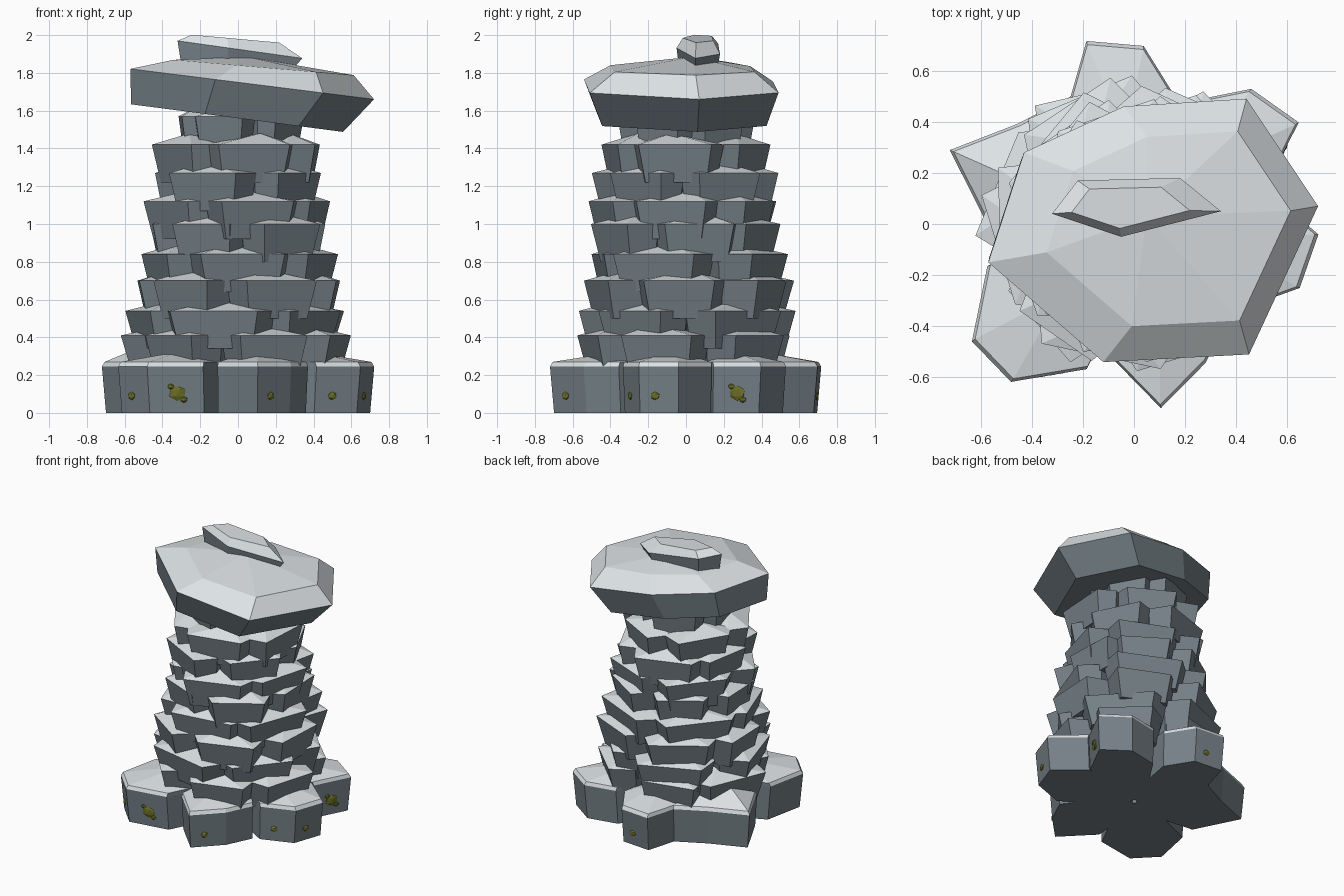
import bpy, bmesh, math, random
from mathutils import Vector, Matrix

if "Cube" in bpy.data.objects:
    bpy.data.objects.remove(bpy.data.objects["Cube"])

random.seed(7)

def material(name, r, g, b):
    m = bpy.data.materials.new(name)
    m.diffuse_color = (r, g, b, 1)
    m.use_nodes = True
    m.node_tree.nodes["Principled BSDF"].inputs["Base Color"].default_value = m.diffuse_color
    return m

slate = material("slate_sides", .18, .22, .245)
pale = material("pale_tops", .72, .76, .78)
green = material("moss", .15, .16, .02)

def finish(bm, name, mats):
    me = bpy.data.meshes.new(name)
    bm.to_mesh(me)
    bm.free()
    for m in mats:
        me.materials.append(m)
    bpy.context.collection.objects.link(bpy.data.objects.new(name, me))

def loft(name, rings, apex=None):
    """Flat-faced stone through rings of points; upward faces are pale."""
    bm = bmesh.new()
    vr = [[bm.verts.new(p) for p in r] for r in rings]
    n = len(rings[0])
    for a, b in zip(vr, vr[1:]):
        for i in range(n):
            j = (i + 1) % n
            bm.faces.new((a[i], a[j], b[j], b[i]))
    bm.faces.new(vr[0][::-1])
    if apex:
        t = bm.verts.new(apex)
        for i in range(n):
            bm.faces.new((vr[-1][i], vr[-1][(i + 1) % n], t))
    else:
        bm.faces.new(vr[-1])
    bmesh.ops.recalc_face_normals(bm, faces=bm.faces)
    bm.normal_update()
    for f in bm.faces:
        f.material_index = int(f.normal.z > .25)
    finish(bm, name, (slate, pale))

def ring(pts, scale, z, slope=0, dx=0, c=(0, 0)):
    """Outline scaled about c, lying on a plane that tilts along x."""
    out = []
    for x, y in pts:
        x, y = c[0] + (x - c[0]) * scale + dx, c[1] + (y - c[1]) * scale
        out.append((x, y, z + slope * x))
    return out

def wedge(angle, r, w, skew, inner, nose):
    """Stone outline pointing outward from the middle at an angle."""
    rot = Matrix.Rotation(math.radians(angle), 2)
    local = [(.02, -w * .35), (r * inner, -w), (r * (1 - skew), -nose),
             (r * (1 + skew), nose), (r * inner, w), (.02, w * .35)]
    return [tuple(rot @ Vector(q)) for q in local], rot

# Base: six blocks (direction, reach, half width, skew, mossy faces)
base = [(96, .71, .21, .03, (2,)), (40, .72, .22, -.04, (1,)), (-12, .70, .24, .02, (1, 2)),
        (-73, .66, .25, -.09, (2,)), (224, .775, .28, 0, (2, 3)), (150, .68, .31, .13, ())]
moss = bmesh.new()
for k, (ang, r, w, s, faces) in enumerate(base):
    p, rot = wedge(ang, r, w, s, .68, .11)
    a = rot @ Vector((r * (.72 if k == 5 else .5), .08 if k == 5 else 0))
    loft(f"base_stone_{k + 1}",
         [ring(p, .97, 0), ring(p, 1, .245), ring(p, .98, .27)],
         (a.x, a.y, .37 if k == 5 else .33))
    # Moss patches hugging the outer faces
    for f in faces:
        u, v = Vector(p[f]), Vector(p[f + 1])
        yaw = math.atan2(v.y - u.y, v.x - u.x)
        big = k == 1 or f == 3
        for m in range(3 if big else 1):
            q = u.lerp(v, .4 + .12 * m) * .982
            size = (.05 if m == 1 else .02) if big else .027
            mat = (Matrix.Translation((q.x, q.y, .14 - .035 * m if big else .09))
                   @ Matrix.Rotation(yaw, 4, 'Z') @ Matrix.Diagonal((size, .012, size * .85, 1)))
            bmesh.ops.create_icosphere(moss, subdivisions=1, radius=1, matrix=mat)
finish(moss, "moss_patches", (green,))

# Tower courses: (top height, first direction, number of stones)
courses = [(.41, -70, 6), (.54, -104, 5), (.70, -125, 6), (.84, -87, 5), (1.0, -115, 6),
           (1.12, -77, 5), (1.27, -115, 5), (1.42, -78, 5), (1.57, -108, 5)]
for k, (z, start, n) in enumerate(courses):
    reach = .32 if k == 8 else .55 - .14 * (z - .41)
    for i in range(n):
        r = reach * random.uniform(.95, 1.04) * (1.03 if n == 6 else 1)
        w = math.pi * reach / n * random.uniform(.78, .95)
        ang = start + 360 / n * i + (random.uniform(-7, 7) if i else 0)
        p, rot = wedge(ang, r, w, random.uniform(-.06, .06), .68, w * .8)
        c = rot @ Vector((r * .5, 0))
        a = rot @ Vector((r * .66, w * random.uniform(-.3, .3)))
        loft(f"course_{k + 1}_stone_{i + 1}",
             [ring(p, .83, z - .2, c=c), ring(p, 1, z, c=c)], (a.x, a.y, z + .06))

# Tilted capstone
cap = [(-.57, -.15), (-.12, -.54), (.45, -.51), (.72, .07), (.44, .49), (-.04, .46), (-.43, .28)]
loft("capstone", [ring(cap, .87, 1.56, -.13, -.07), ring(cap, 1, 1.75, -.125),
                  ring(cap, .74, 1.84, -.085, .08)], (.05, .03, 1.885))

# Small stone on the top
top = [(-.32, .04), (-.05, -.05), (.34, .05), (.18, .18), (-.22, .17)]
loft("top_stone", [ring(top, .9, 1.84, -.07, -.015, c=(0, .06)), ring(top, 1, 1.925, -.14),
                   ring(top, .7, 1.98, -.09, -.02, c=(0, .06))])
